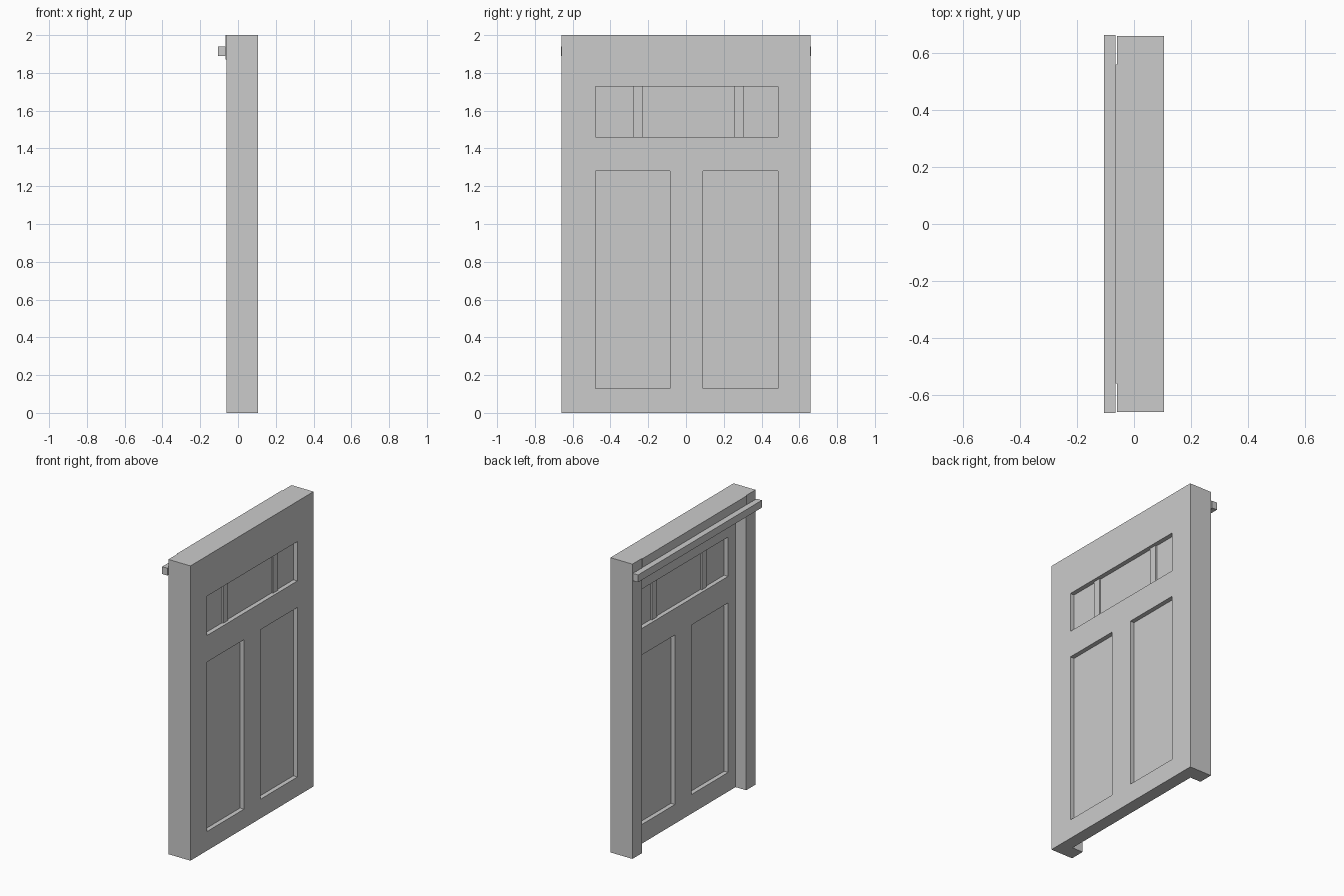
import bpy
import bmesh

if "Cube" in bpy.data.objects:
    bpy.data.objects.remove(bpy.data.objects["Cube"], do_unlink=True)

grey = bpy.data.materials.new("light_grey")
grey.use_nodes = True
COLOUR = (0.6, 0.6, 0.6, 1)
grey.diffuse_color = COLOUR
grey.node_tree.nodes["Principled BSDF"].inputs["Base Color"].default_value = COLOUR


def boxes(name, spans):
    """One object holding a box for each (x0, x1, y0, y1, z0, z1)."""
    bm = bmesh.new()
    for x0, x1, y0, y1, z0, z1 in spans:
        for v in bmesh.ops.create_cube(bm, size=1)["verts"]:
            v.co.x = x0 if v.co.x < 0 else x1
            v.co.y = y0 if v.co.y < 0 else y1
            v.co.z = z0 if v.co.z < 0 else z1
    mesh = bpy.data.meshes.new(name)
    bm.to_mesh(mesh)
    bm.free()
    mesh.materials.append(grey)
    obj = bpy.data.objects.new(name, mesh)
    bpy.context.collection.objects.link(obj)
    return obj


BACK, FACE, JAMB = 0.02, 0.105, -0.06
HALF, INNER = 0.66, 0.56
RECESS = 0.03

# Door slab with sunken panels on both sides
slab = boxes("door_slab", [(BACK, FACE, -HALF, HALF, 0, 2)])
openings = [(-0.48, 0.487, 1.46, 1.727),
            (-0.48, -0.085, 0.13, 1.28),
            (0.09, 0.487, 0.13, 1.28)]
pockets = []
for y0, y1, z0, z1 in openings:
    pockets.append((FACE - RECESS, FACE + 0.1, y0, y1, z0, z1))
    pockets.append((BACK - 0.1, BACK + RECESS, y0, y1, z0, z1))
cutter = boxes("panel_cutter", pockets)
cutter.hide_render = True
cut = slab.modifiers.new("panels", "BOOLEAN")
cut.operation = "DIFFERENCE"
cut.solver = "EXACT"
cut.object = cutter
bpy.context.view_layer.objects.active = slab
bpy.ops.object.modifier_apply(modifier=cut.name)
bpy.data.objects.remove(cutter, do_unlink=True)

# Slim bars dividing the top panel
for name, y in (("right_bar", -0.253), ("left_bar", 0.281)):
    boxes(name, [(BACK + 0.02, FACE - 0.02, y - 0.026, y + 0.026, 1.46, 1.727)])

# Jambs, header and hanging rail on the rear
for name, y0, y1 in (("front_jamb", -HALF, -INNER), ("rear_jamb", INNER, HALF)):
    boxes(name, [(JAMB, BACK, y0, y1, 0, 2)])
boxes("header", [(JAMB - 0.005, BACK, -INNER, INNER, 1.87, 2)])
boxes("hanging_rail", [(-0.105, JAMB - 0.005, -0.663, 0.663, 1.89, 1.94)])
